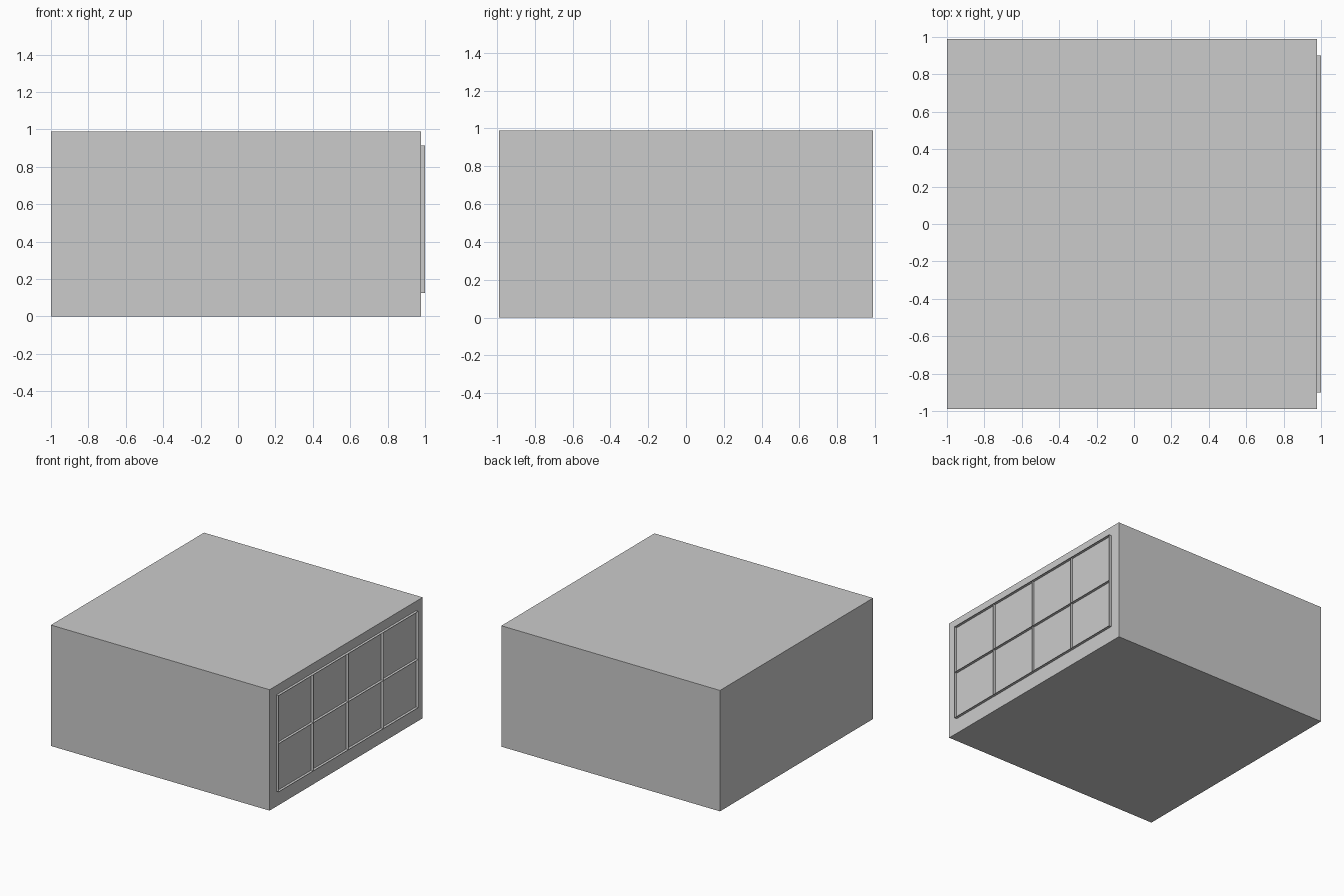
import bpy
import bmesh
from mathutils import Vector

if "Cube" in bpy.data.objects:
    bpy.data.objects.remove(bpy.data.objects["Cube"])

WALL_X = 0.978           # wall that carries the window
DEPTH = 0.022            # how far the frame stands out
HALF_Y = 0.989
HEIGHT = 0.989
COLS, ROWS = 4, 2
Y0, Y1 = -0.902, 0.902   # outer window frame limits
Z0, Z1 = 0.126, 0.913
BORDER = 0.0112          # frame width of a single window unit


def add_object(name, bm):
    bmesh.ops.recalc_face_normals(bm, faces=bm.faces)
    mesh = bpy.data.meshes.new(name)
    bm.to_mesh(mesh)
    bm.free()
    obj = bpy.data.objects.new(name, mesh)
    bpy.context.collection.objects.link(obj)
    return obj


# Building block
bm = bmesh.new()
bmesh.ops.create_cube(bm, size=1)
for v in bm.verts:
    v.co = Vector(((v.co.x + 0.5) * (WALL_X + 1) - 1,
                   v.co.y * 2 * HALF_Y,
                   (v.co.z + 0.5) * HEIGHT))
add_object("building_block", bm)

# Window frame: grid of units, each inset, opened and extruded off the wall
bm = bmesh.new()
pts = [[bm.verts.new((WALL_X, Y0 + (Y1 - Y0) * c / COLS, Z0 + (Z1 - Z0) * r / ROWS))
        for c in range(COLS + 1)] for r in range(ROWS + 1)]
panes = [bm.faces.new((pts[r][c], pts[r][c + 1], pts[r + 1][c + 1], pts[r + 1][c]))
         for r in range(ROWS) for c in range(COLS)]
bmesh.ops.inset_individual(bm, faces=panes, thickness=BORDER, use_even_offset=True)
bmesh.ops.delete(bm, geom=panes, context='FACES')
ret = bmesh.ops.extrude_face_region(bm, geom=bm.faces[:], use_keep_orig=True)
bmesh.ops.translate(bm, vec=(DEPTH, 0, 0),
                    verts=[g for g in ret["geom"] if isinstance(g, bmesh.types.BMVert)])
add_object("window_frame", bm)
